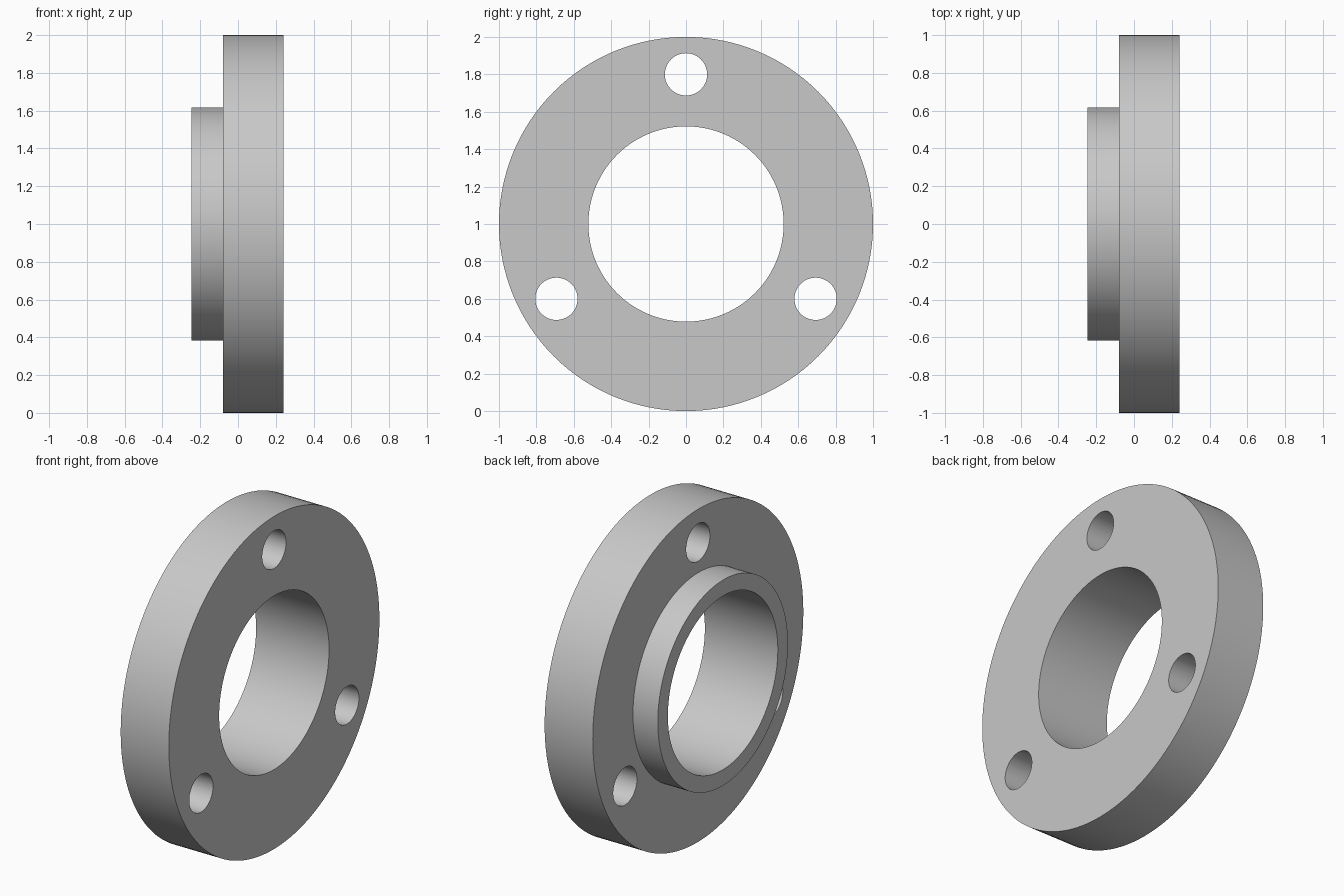
import bpy
import bmesh
from math import radians, sin, cos, tau
from mathutils import Vector, Matrix

if "Cube" in bpy.data.objects:
    bpy.data.objects.remove(bpy.data.objects["Cube"], do_unlink=True)

SEGMENTS = 128
CENTRE = Vector((0, 0, 1))
BACK, STEP, FACE = -0.245, -0.08, 0.24      # positions along the x axis
BORE_R, HUB_R, DISC_R = 0.522, 0.618, 1.0
BOLT_R, BOLT_CIRCLE, BOLT_COUNT = 0.113, 0.80, 3

# Plain grey metal
grey = bpy.data.materials.new("grey_metal")
grey.use_nodes = True
colour = (0.58, 0.58, 0.58, 1)
grey.diffuse_color = colour
grey.node_tree.nodes["Principled BSDF"].inputs["Base Color"].default_value = colour


def add_object(name, bm):
    bmesh.ops.recalc_face_normals(bm, faces=bm.faces)
    mesh = bpy.data.meshes.new(name)
    bm.to_mesh(mesh)
    bm.free()
    mesh.materials.append(grey)
    obj = bpy.data.objects.new(name, mesh)
    bpy.context.collection.objects.link(obj)
    return obj


# Flange with raised hub: closed profile turned about the x axis
profile = [(BACK, BORE_R), (BACK, HUB_R), (STEP, HUB_R),
           (STEP, DISC_R), (FACE, DISC_R), (FACE, BORE_R)]
bm = bmesh.new()
verts = [bm.verts.new((x, 0, CENTRE.z + r)) for x, r in profile]
edges = [bm.edges.new((v, verts[i - 1])) for i, v in enumerate(verts)]
bmesh.ops.spin(bm, geom=verts + edges, cent=CENTRE, axis=(1, 0, 0),
               angle=tau, steps=SEGMENTS, use_merge=True)
bmesh.ops.remove_doubles(bm, verts=bm.verts, dist=0.0001)
flange = add_object("flange", bm)

# Bolt hole cutter: evenly spaced cylinders along x
bm = bmesh.new()
for i in range(BOLT_COUNT):
    a = tau * i / BOLT_COUNT
    place = Matrix.Translation(CENTRE + BOLT_CIRCLE * Vector((0, sin(a), cos(a))))
    bmesh.ops.create_cone(bm, cap_ends=True, segments=64, radius1=BOLT_R,
                          radius2=BOLT_R, depth=1,
                          matrix=place @ Matrix.Rotation(radians(90), 4, 'Y'))
cutter = add_object("bolt_hole_cutter", bm)
cutter.hide_render = True

# Drill the holes, then discard the cutter
drill = flange.modifiers.new("bolt_holes", 'BOOLEAN')
drill.operation = 'DIFFERENCE'
drill.solver = 'EXACT'
drill.object = cutter
bpy.ops.object.select_all(action='DESELECT')
bpy.context.view_layer.objects.active = flange
flange.select_set(True)
bpy.ops.object.modifier_apply(modifier=drill.name)
bpy.data.objects.remove(cutter, do_unlink=True)

# Smooth round walls, crisp rims
bpy.ops.object.shade_smooth_by_angle(angle=radians(30))
